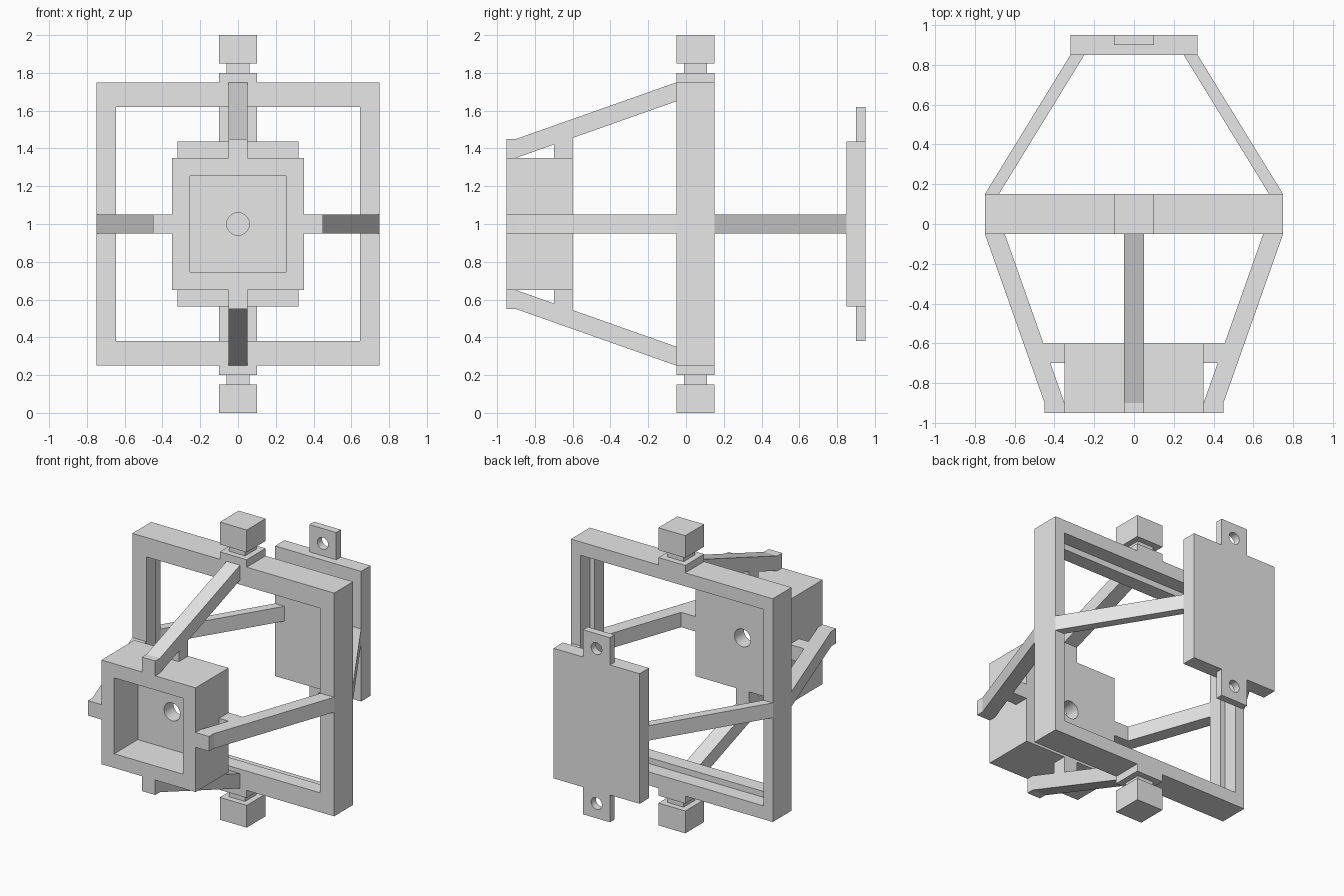
import bpy, bmesh, math
from mathutils import Matrix

if "Cube" in bpy.data.objects:
    bpy.data.objects.remove(bpy.data.objects["Cube"], do_unlink=True)

grey = bpy.data.materials.new("light grey")
grey.use_nodes = True
grey.diffuse_color = (0.8, 0.8, 0.8, 1)
grey.node_tree.nodes["Principled BSDF"].inputs["Base Color"].default_value = (0.8, 0.8, 0.8, 1)

MID = 1.0  # height of the centre axis


def add_object(name, bm):
    bmesh.ops.recalc_face_normals(bm, faces=bm.faces)
    mesh = bpy.data.meshes.new(name)
    bm.to_mesh(mesh)
    bm.free()
    mesh.materials.append(grey)
    obj = bpy.data.objects.new(name, mesh)
    bpy.context.collection.objects.link(obj)
    return obj


def box(name, half_x, y, z):
    """Box centred on x = 0 spanning the y and z ranges."""
    bm = bmesh.new()
    size = Matrix.Diagonal((2 * half_x, y[1] - y[0], z[1] - z[0], 1))
    place = Matrix.Translation((0, sum(y) / 2, sum(z) / 2))
    bmesh.ops.create_cube(bm, size=1, matrix=place @ size)
    return add_object(name, bm)


def rod(name, radius, y, z):
    """Round cutter along y."""
    bm = bmesh.new()
    place = Matrix.Translation((0, sum(y) / 2, z)) @ Matrix.Rotation(math.pi / 2, 4, "X")
    bmesh.ops.create_cone(bm, cap_ends=True, segments=32, radius1=radius,
                          radius2=radius, depth=y[1] - y[0], matrix=place)
    return add_object(name, bm)


def cut(obj, *cutters):
    """Subtract the cutters and remove them."""
    for cutter in cutters:
        mod = obj.modifiers.new("cut", "BOOLEAN")
        mod.operation, mod.solver, mod.object = "DIFFERENCE", "EXACT", cutter
    bpy.context.view_layer.update()
    graph = bpy.context.evaluated_depsgraph_get()
    mesh = bpy.data.meshes.new_from_object(obj.evaluated_get(graph))
    obj.modifiers.clear()
    obj.data = mesh
    for cutter in cutters:
        bpy.data.objects.remove(cutter, do_unlink=True)


def strut(name, outline, angle, brace=None):
    """Flat bars drawn in the xy plane, then turned about the y axis."""
    bm = bmesh.new()
    for points in filter(None, (outline, brace)):
        face = bm.faces.new([bm.verts.new((x, y, -0.05)) for x, y in points])
        new = bmesh.ops.extrude_face_region(bm, geom=[face])["geom"]
        verts = [v for v in new if isinstance(v, bmesh.types.BMVert)]
        bmesh.ops.translate(bm, verts=verts, vec=(0, 0, 0.1))
    obj = add_object(name, bm)
    obj.location.z = MID
    obj.rotation_euler.y = math.radians(angle)


# Main frame, with a wider opening at the back
frame = box("main_frame", 0.75, (-0.05, 0.15), (0.25, 1.75))
cut(frame,
    box("front_opening", 0.645, (-0.1, 0.1), (0.38, 1.62)),
    box("back_opening", 0.68, (0.05, 0.2), (0.34, 1.66)))

# Pivots above and below the frame
for side, s in (("top", 1), ("bottom", -1)):
    for part, half, low, high in (("collar", 0.1, 0.75, 0.8),
                                  ("neck", 0.06, 0.8, 0.85),
                                  ("knob", 0.1, 0.85, 1.0)):
        box(f"{side}_{part}", half, (0.05 - half, 0.05 + half),
            sorted((MID + s * low, MID + s * high)))

# Front housing: open box with a hole through its rear wall
housing = box("front_housing", 0.35, (-0.95, -0.6), (0.65, 1.35))
cut(housing,
    box("cavity", 0.255, (-1.1, -0.7), (0.745, 1.255)),
    rod("shaft_hole", 0.06, (-0.8, -0.5), MID))
rounded = [housing]

# Four braced struts from the frame to the housing
front_outline = [(0.75, -0.05), (0.45, -0.9), (0.45, -0.95),
                 (0.35, -0.95), (0.35, -0.9), (0.65, -0.05)]
brace = [(0.35, -0.6), (0.456, -0.6), (0.421, -0.7), (0.35, -0.7)]
for i, side in enumerate(("left", "bottom", "right", "top")):
    strut(f"front_strut_{side}", front_outline, 90 * i, brace)

# Two struts from the frame to the back plate
back_outline = [(0.75, 0.15), (0.68, 0.15), (0.25, 0.85), (0.32, 0.85)]
for side, angle in (("left", 0), ("right", 180)):
    strut(f"back_strut_{side}", back_outline, angle)

# Back plate with drilled mounting tabs
box("back_plate", 0.32, (0.85, 0.95), (0.563, 1.437))
for side, s in (("top", 1), ("bottom", -1)):
    tab = box(f"{side}_tab", 0.1, (0.9, 0.95),
              sorted((MID + s * 0.437, MID + s * 0.62)))
    cut(tab, rod("screw_hole", 0.04, (0.8, 1.05), MID + s * 0.52))
    rounded.append(tab)

# Smooth the round holes, keeping corners sharp
bpy.ops.object.select_all(action="DESELECT")
for obj in rounded:
    obj.select_set(True)
bpy.context.view_layer.objects.active = housing
bpy.ops.object.shade_smooth_by_angle(angle=math.radians(30))
